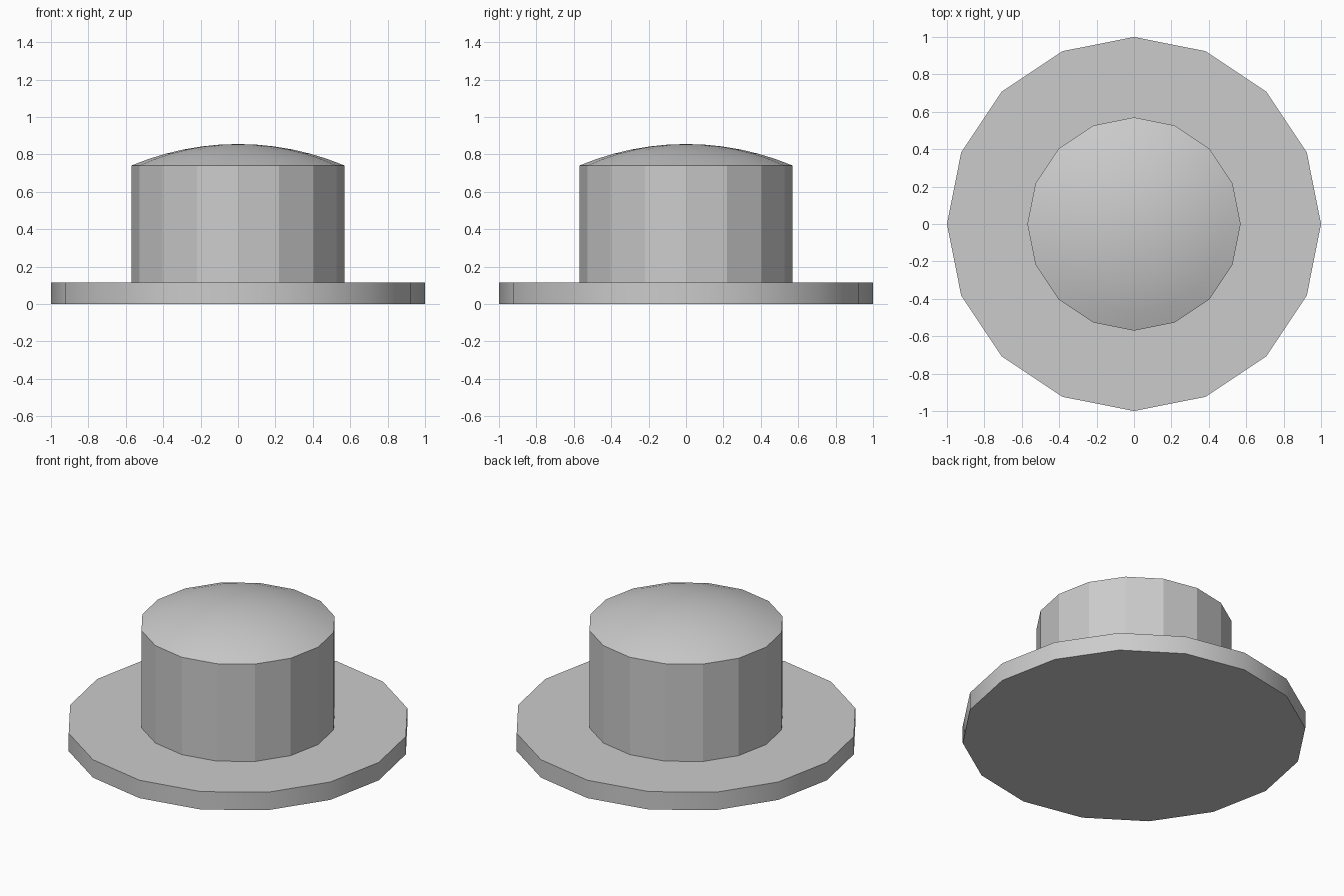
import bpy
import math

cube = bpy.data.objects.get("Cube")
if cube:
    bpy.data.objects.remove(cube, do_unlink=True)

SIDES = 16
BRIM_R, BRIM_TOP = 1.0, 0.115
CROWN_R, CROWN_TOP, DOME_TOP = 0.57, 0.74, 0.855

grey = bpy.data.materials.new("plain grey")
grey.use_nodes = True
grey.diffuse_color = (0.6, 0.6, 0.6, 1)
grey.node_tree.nodes["Principled BSDF"].inputs["Base Color"].default_value = (0.6, 0.6, 0.6, 1)


def lathe(name, profile, bottom=False, top=False, smooth=False):
    """Turn (radius, height) points around z; a zero radius closes to a tip."""
    verts, rings = [], []
    for r, z in profile:
        start = len(verts)
        count = SIDES if r > 0 else 1
        for i in range(count):
            a = math.tau * i / SIDES
            verts.append((r * math.cos(a), r * math.sin(a), z))
        rings.append([start + i % count for i in range(SIDES)])
    faces = []
    for low, high in zip(rings, rings[1:]):
        for i in range(SIDES):
            j = (i + 1) % SIDES
            corners = [low[i], low[j], high[j], high[i]]
            faces.append(list(dict.fromkeys(corners)))
    if bottom:
        faces.append(rings[0][::-1])
    if top:
        faces.append(rings[-1])
    mesh = bpy.data.meshes.new(name)
    mesh.from_pydata(verts, [], faces)
    mesh.materials.append(grey)
    obj = bpy.data.objects.new(name, mesh)
    bpy.context.collection.objects.link(obj)
    if smooth:
        bpy.ops.object.select_all(action="DESELECT")
        obj.select_set(True)
        bpy.context.view_layer.objects.active = obj
        bpy.ops.object.shade_smooth_by_angle(angle=math.radians(30))
    return obj


# Wide flat brim
lathe("brim", [(BRIM_R, 0), (BRIM_R, BRIM_TOP)], bottom=True, top=True, smooth=True)

# Faceted upright crown
lathe("crown", [(CROWN_R, BRIM_TOP), (CROWN_R, CROWN_TOP)])

# Shallow spherical cap closing the crown
rise = DOME_TOP - CROWN_TOP
radius = (CROWN_R ** 2 + rise ** 2) / (2 * rise)
cap_angle = math.asin(CROWN_R / radius)
steps = 6
cap = []
for k in range(steps, -1, -1):
    a = cap_angle * k / steps
    cap.append((radius * math.sin(a), DOME_TOP - radius * (1 - math.cos(a))))
lathe("dome", cap, smooth=True)
